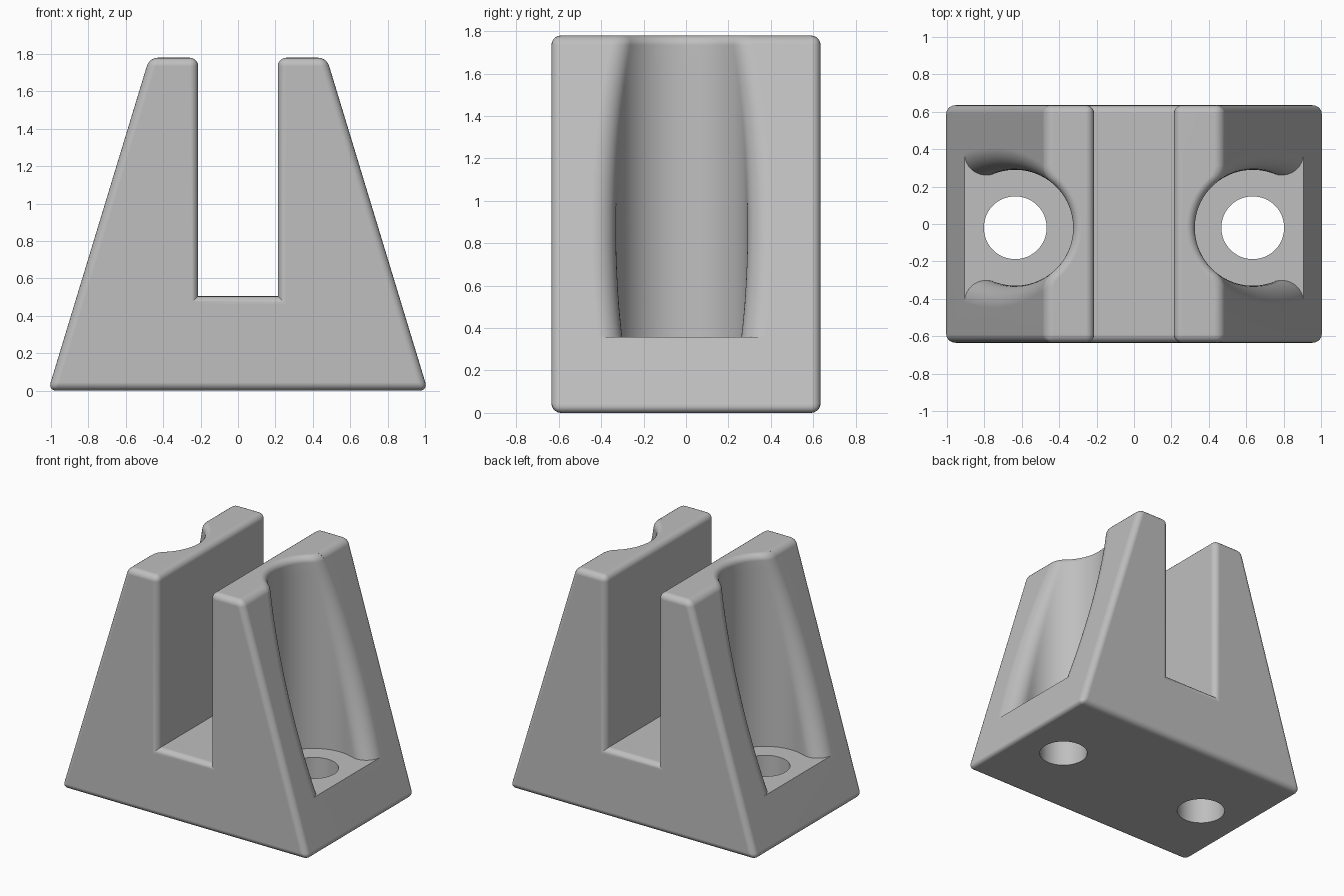
import bpy, bmesh, math

cube = bpy.data.objects.get("Cube")
if cube:
    bpy.data.objects.remove(cube, do_unlink=True)

HEIGHT, DEPTH, SLOT, SLOT_Z = 1.78, 0.635, 0.213, 0.505
BASE_X, TAPER, ROUND = 1.015, 0.304, 0.045
HOLE_X, HOLE_Y, HOLE_R = 0.635, -0.02, 0.168
POCKET_R, FLARE_R, FLOOR = 0.31, 0.117, 0.357

gray = bpy.data.materials.new("light gray")
gray.use_nodes = True
gray.diffuse_color = (0.52, 0.52, 0.52, 1)
gray.node_tree.nodes["Principled BSDF"].inputs["Base Color"].default_value = gray.diffuse_color


def make_object(name, bm):
    bmesh.ops.recalc_face_normals(bm, faces=bm.faces)
    mesh = bpy.data.meshes.new(name)
    bm.to_mesh(mesh)
    bm.free()
    mesh.materials.append(gray)
    ob = bpy.data.objects.new(name, mesh)
    bpy.context.collection.objects.link(ob)
    return ob


def loft(bm, rings):
    """Skin closed rings of equal length and cap both ends."""
    loops = [[bm.verts.new(p) for p in ring] for ring in rings]
    for a, b in zip(loops, loops[1:]):
        for i in range(len(a)):
            j = (i + 1) % len(a)
            bm.faces.new((a[i], a[j], b[j], b[i]))
    bm.faces.new(loops[0])
    bm.faces.new(loops[-1])


def slope_x(z):
    return BASE_X - TAPER * z


# Tapered block with an upright slot, all outer edges rounded
def make_body():
    half = [(SLOT, SLOT_Z), (SLOT, HEIGHT), (slope_x(HEIGHT), HEIGHT), (BASE_X, 0)]
    profile = half + [(-x, z) for x, z in reversed(half)]
    bm = bmesh.new()
    loft(bm, [[(x, y, z) for x, z in profile] for y in (-DEPTH, DEPTH)])
    bmesh.ops.recalc_face_normals(bm, faces=bm.faces)
    edges = [e for e in bm.edges if e.is_convex]
    bmesh.ops.bevel(bm, geom=edges, offset=ROUND, offset_type='OFFSET',
                    segments=5, profile=0.5, affect='EDGES')
    return make_object("slotted_block", bm)


# Outline of the screw pocket at one height: arc, flared lips, open outer side
def pocket_ring(z, side):
    d = 0.0
    rise = min(z, HEIGHT) - (HEIGHT - ROUND)
    if rise > 0:
        d = ROUND - math.sqrt(max(ROUND ** 2 - rise ** 2, 0))
    r, flare, s = POCKET_R + d, FLARE_R - d, slope_x(z) - d
    cx = s - flare - HOLE_X
    cy = math.sqrt((r + flare) ** 2 - cx ** 2)
    touch = math.atan2(cy, cx)
    half = []
    for i in range(25):
        a = math.pi + (touch - math.pi) * i / 24
        half.append((HOLE_X + r * math.cos(a), r * math.sin(a)))
    start = touch - math.pi
    for i in range(1, 13):
        a = start + (0 - start) * i / 12
        half.append((HOLE_X + cx + flare * math.cos(a), cy + flare * math.sin(a)))
    half.append((BASE_X + 0.3, cy))
    ring = half + [(x, -y) for x, y in reversed(half[1:])]
    return [(side * x, HOLE_Y + y, z) for x, y in ring]


def make_pocket(side):
    lip = HEIGHT - ROUND
    levels = [FLOOR + (lip - FLOOR) * i / 20 for i in range(21)]
    levels += [lip + ROUND * math.sin(math.pi / 2 * i / 6) for i in range(1, 7)]
    levels.append(HEIGHT + 0.1)
    bm = bmesh.new()
    loft(bm, [pocket_ring(z, side) for z in levels])
    return make_object("pocket_cutter", bm)


def make_hole(side):
    bm = bmesh.new()
    angles = [math.tau * i / 48 for i in range(48)]
    loft(bm, [[(side * HOLE_X + HOLE_R * math.cos(a), HOLE_Y + HOLE_R * math.sin(a), z)
               for a in angles] for z in (-0.2, FLOOR + 0.2)])
    return make_object("screw_hole_cutter", bm)


body = make_body()
cutters = [make(side) for make in (make_pocket, make_hole) for side in (-1, 1)]
for cutter in cutters:
    cutter.hide_render = True
    mod = body.modifiers.new(cutter.name, 'BOOLEAN')
    mod.operation, mod.solver, mod.object = 'DIFFERENCE', 'EXACT', cutter

# Bake the cuts, then drop the cutters
bpy.context.view_layer.update()
cut = body.evaluated_get(bpy.context.evaluated_depsgraph_get())
mesh = bpy.data.meshes.new_from_object(cut)
body.modifiers.clear()
body.data = mesh
for cutter in cutters:
    bpy.data.objects.remove(cutter, do_unlink=True)

# One material and smooth shading with crisp cut edges
mesh.materials.clear()
mesh.materials.append(gray)
for face in mesh.polygons:
    face.material_index = 0
bpy.ops.object.select_all(action='DESELECT')
body.select_set(True)
bpy.context.view_layer.objects.active = body
bpy.ops.object.shade_smooth_by_angle(angle=math.radians(32))
weighted = body.modifiers.new("even_shading", 'WEIGHTED_NORMAL')
weighted.keep_sharp = True
